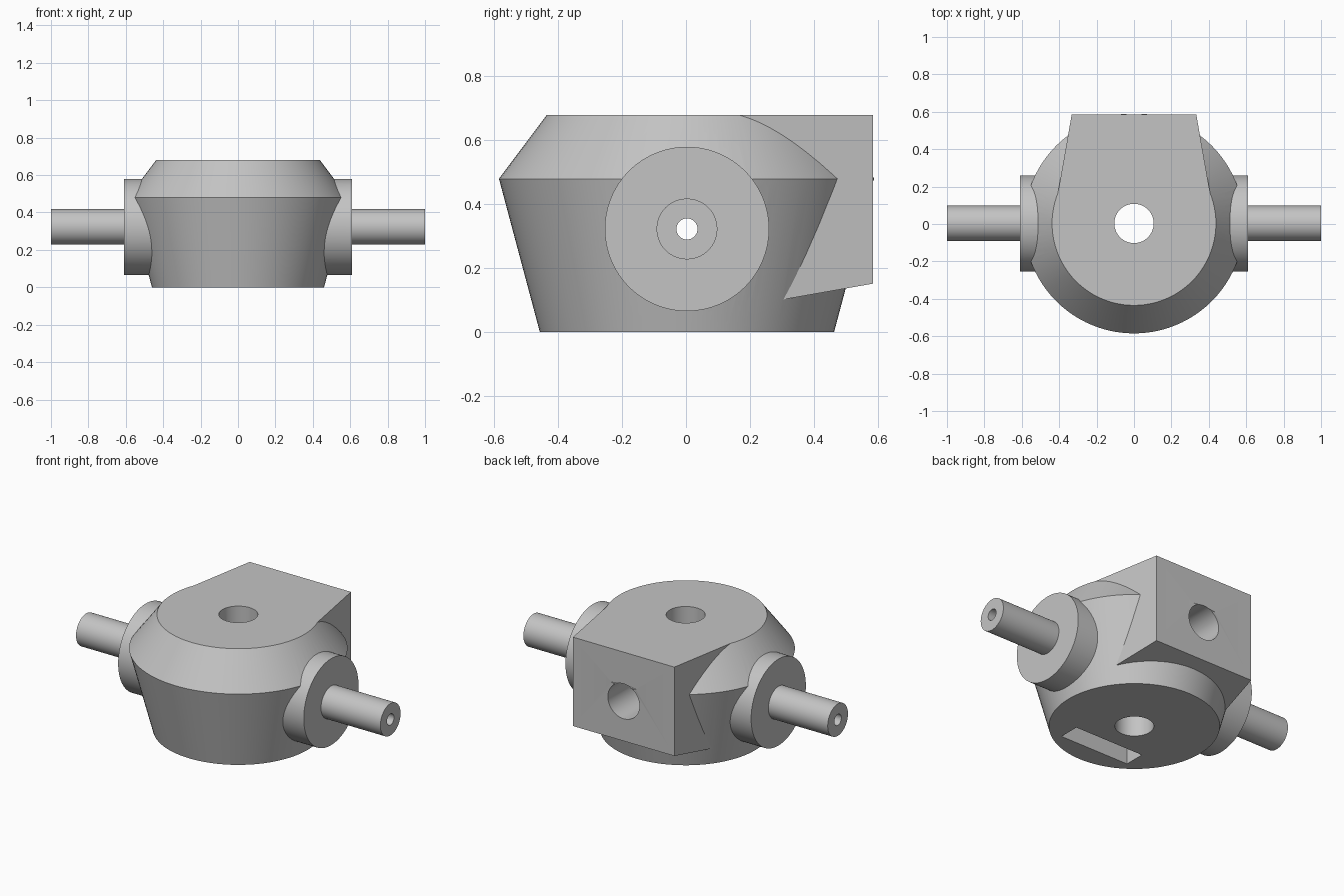
import bpy, bmesh, math
from mathutils import Matrix, Vector

cube = bpy.data.objects.get("Cube")
if cube:
    bpy.data.objects.remove(cube, do_unlink=True)

CY = 0.003          # y of the turning axis
HEIGHT = 0.68
AXLE_Z = 0.323
SIDES = 96

grey = bpy.data.materials.new("plain grey")
grey.use_nodes = True
colour = (0.55, 0.55, 0.55, 1)
grey.diffuse_color = colour
grey.node_tree.nodes["Principled BSDF"].inputs["Base Color"].default_value = colour


def add_object(name, bm):
    bmesh.ops.recalc_face_normals(bm, faces=bm.faces[:])
    mesh = bpy.data.meshes.new(name)
    bm.to_mesh(mesh)
    bm.free()
    mesh.materials.append(grey)
    obj = bpy.data.objects.new(name, mesh)
    bpy.context.scene.collection.objects.link(obj)
    return obj


def cylinder(name, start, end, radius, sides=SIDES):
    start, end = Vector(start), Vector(end)
    axis = end - start
    turn = axis.to_track_quat('Z', 'Y').to_matrix().to_4x4()
    bm = bmesh.new()
    bmesh.ops.create_cone(bm, cap_ends=True, segments=sides, radius1=radius,
                          radius2=radius, depth=axis.length,
                          matrix=Matrix.Translation((start + end) / 2) @ turn)
    return add_object(name, bm)


def turned(name, profile):
    """Solid of stacked rings from (radius, z) pairs."""
    bm = bmesh.new()
    rings = []
    for r, z in profile:
        angles = [2 * math.pi * i / SIDES for i in range(SIDES)]
        rings.append([bm.verts.new((r * math.cos(a), CY + r * math.sin(a), z)) for a in angles])
    for low, high in zip(rings, rings[1:]):
        for i in range(SIDES):
            j = (i + 1) % SIDES
            bm.faces.new((low[i], low[j], high[j], high[i]))
    bm.faces.new(rings[0][::-1])
    bm.faces.new(rings[-1])
    return add_object(name, bm)


def loft(name, sections):
    """Box between two sections given as (y, half width, bottom, top)."""
    bm = bmesh.new()
    a, b = [[bm.verts.new((x, y, z)) for x, z in
             ((-w, low), (w, low), (w, high), (-w, high))]
            for y, w, low, high in sections]
    bm.faces.new(a)
    bm.faces.new(b[::-1])
    for i in range(4):
        j = (i + 1) % 4
        bm.faces.new((a[i], b[i], b[j], a[j]))
    return add_object(name, bm)


def combine(target, tool, operation):
    mod = target.modifiers.new(operation.lower(), 'BOOLEAN')
    mod.operation = operation
    mod.solver = 'EXACT'
    mod.object = tool
    bpy.ops.object.select_all(action='DESELECT')
    target.select_set(True)
    bpy.context.view_layer.objects.active = target
    bpy.ops.object.modifier_apply(modifier=mod.name)
    bpy.data.objects.remove(tool, do_unlink=True)


# Double-cone body
hub = turned("hub_body", [(0.46, 0), (0.588, 0.48), (0.438, HEIGHT)])

# Rear mounting block, drafted by ten degrees on sides and underside
back = 0.585
draft = math.tan(math.radians(10)) * back
block = loft("rear_block", [(0, 0.333 + draft, 0.152 - draft, HEIGHT),
                            (back, 0.333, 0.152, HEIGHT)])
combine(hub, block, 'UNION')

# Side bosses and shafts
for side in (-1, 1):
    for part, reach, radius in (("boss", 0.61, 0.257), ("shaft", 1.0, 0.095)):
        combine(hub, cylinder(part, (side * 0.2, CY, AXLE_Z),
                              (side * reach, CY, AXLE_Z), radius), 'UNION')

# Vertical bore, rear bore, axle bore and underside slot
cutters = [
    cylinder("vertical_bore", (0, CY, -0.1), (0, CY, HEIGHT + 0.1), 0.105),
    cylinder("rear_bore", (0, CY, 0.388), (0, back + 0.1, 0.388), 0.104, 64),
    cylinder("axle_bore", (-1.1, CY, AXLE_Z), (1.1, CY, AXLE_Z), 0.033, 48),
    loft("underside_slot", [(-0.333, 0.23, -0.1, 0.2), (-0.208, 0.23, -0.1, 0.2)]),
]
for cutter in cutters:
    combine(hub, cutter, 'DIFFERENCE')

bpy.ops.object.shade_smooth_by_angle(angle=math.radians(20))
